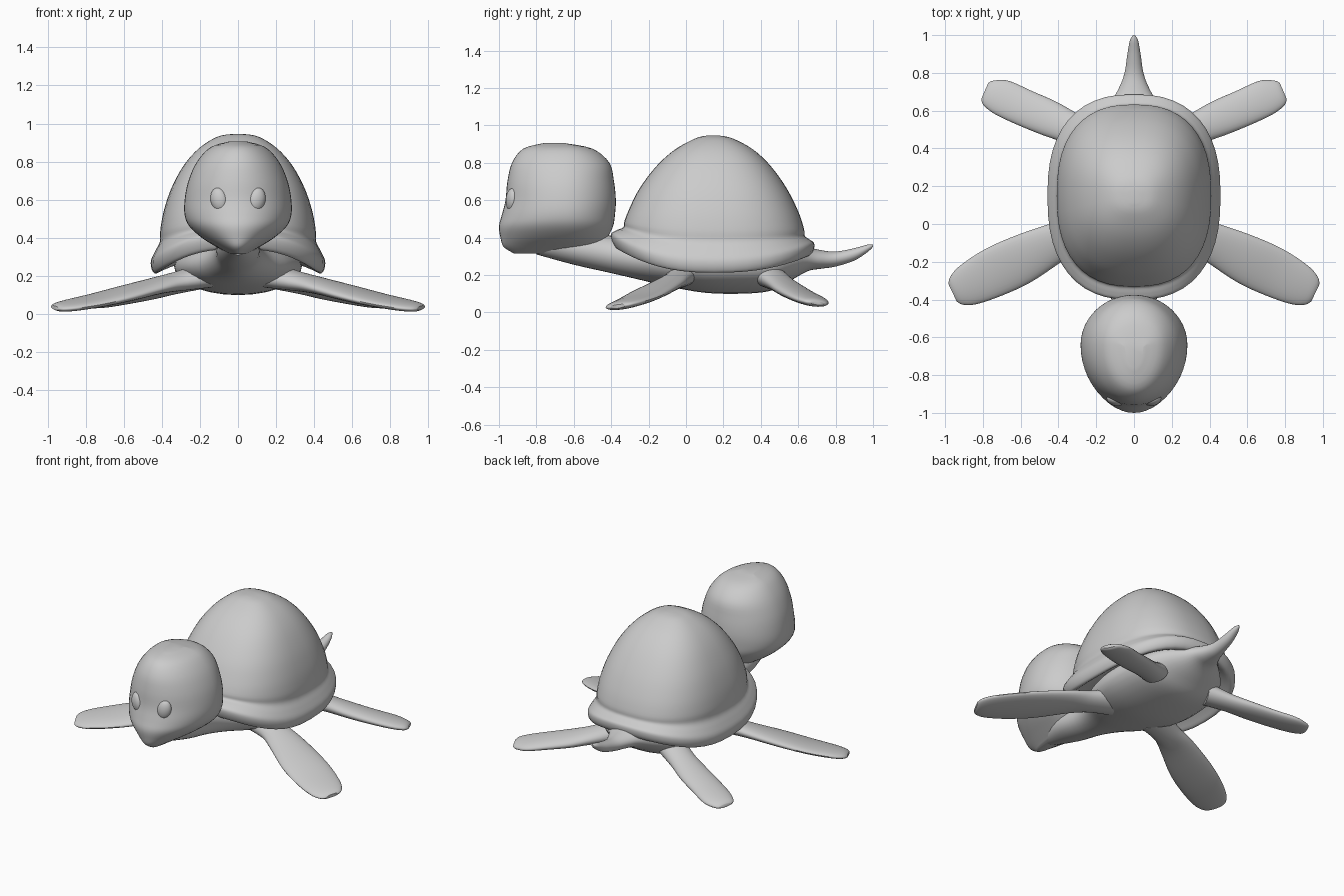
import bpy
import math
from mathutils import Vector

GREY = bpy.data.materials.new("plain grey")
GREY.diffuse_color = (0.6, 0.6, 0.6, 1)
SIDES = 48


def smooth_rows(rows, steps=4):
    """Catmull-Rom interpolation between table rows."""
    out = []
    for i in range(len(rows) - 1):
        a, b = rows[max(i - 1, 0)], rows[i]
        c, d = rows[i + 1], rows[min(i + 2, len(rows) - 1)]
        for k in range(steps):
            t = k / steps
            out.append([0.5 * (2 * q + (r - p) * t + (2 * p - 5 * q + 4 * r - s) * t * t
                               + (3 * q - p - 3 * r + s) * t ** 3)
                        for p, q, r, s in zip(a, b, c, d)])
    out.append(list(rows[-1]))
    return out


def skin(name, rings):
    """Join equal rings into one closed smooth surface."""
    n = len(rings[0])
    verts = [p for ring in rings for p in ring]
    faces = [(i * n + j, i * n + (j + 1) % n, (i + 1) * n + (j + 1) % n, (i + 1) * n + j)
             for i in range(len(rings) - 1) for j in range(n)]
    faces += [tuple(reversed(range(n))), tuple(range(len(verts) - n, len(verts)))]
    mesh = bpy.data.meshes.new(name)
    mesh.from_pydata(verts, [], faces)
    obj = bpy.data.objects.new(name, mesh)
    bpy.context.collection.objects.link(obj)
    return finish(obj)


def finish(obj):
    obj.data.materials.append(GREY)
    bpy.ops.object.select_all(action='DESELECT')
    obj.select_set(True)
    bpy.context.view_layer.objects.active = obj
    bpy.ops.object.mode_set(mode='EDIT')
    bpy.ops.mesh.select_all(action='SELECT')
    bpy.ops.mesh.normals_make_consistent(inside=False)
    bpy.ops.object.mode_set(mode='OBJECT')
    bpy.ops.object.shade_smooth_by_angle(angle=math.radians(50))
    return obj


def power(v, p):
    return math.copysign(abs(v) ** (2 / p), v)


def stack(name, mid_y, p, rows):
    """Level rings: z, front y, back y, half width, front lift, back lift."""
    rings = []
    for z, yf, yb, w, lf, lb in smooth_rows(rows):
        ring = []
        for j in range(SIDES):
            a = 2 * math.pi * j / SIDES
            s = math.sin(a)
            # rings near the top keep their own centre
            c = min(max(mid_y, yf), yb)
            reach, lift = (yb - c, lb) if s > 0 else (c - yf, lf)
            ring.append((w * power(math.cos(a), p), c + reach * power(s, p), z + lift * s * s))
        rings.append(ring)
    return skin(name, rings)


def limb(name, side, rows):
    """Elliptical sections along a path: x, y, z, half width, half height."""
    side, up = Vector(side), Vector((0, 0, 1))
    rings = []
    for x, y, z, w, h in smooth_rows(rows):
        rings.append([Vector((x, y, z)) + side * (w * math.cos(a)) + up * (h * math.sin(a))
                      for a in (2 * math.pi * j / 28 for j in range(28))])
    return skin(name, rings)


# Domed shell with a sagging rolled rim and a closed underside
stack("shell", 0.15, 2.45, [
    (0.945, 0.11, 0.18, 0.03, 0, 0),
    (0.93, 0.05, 0.25, 0.11, 0, 0),
    (0.87, -0.06, 0.36, 0.205, 0, 0),
    (0.78, -0.16, 0.455, 0.285, 0, 0),
    (0.66, -0.25, 0.54, 0.35, 0, 0),
    (0.54, -0.305, 0.60, 0.39, 0.01, 0),
    (0.44, -0.33, 0.63, 0.408, 0.045, 0.01),
    (0.38, -0.335, 0.635, 0.41, 0.075, 0.03),
    (0.33, -0.37, 0.66, 0.435, 0.11, 0.06),
    (0.28, -0.40, 0.685, 0.457, 0.14, 0.09),
    (0.235, -0.395, 0.68, 0.453, 0.14, 0.09),
    (0.212, -0.37, 0.65, 0.43, 0.13, 0.09),
    (0.25, -0.31, 0.58, 0.38, 0.11, 0.08),
    (0.31, -0.20, 0.45, 0.28, 0.06, 0.05),
    (0.33, 0.0, 0.30, 0.10, 0, 0),
])

# Head, tapering down to the beak
stack("head", -0.64, 2.0, [
    (0.315, -0.92, -0.52, 0.05, 0, 0),
    (0.35, -0.975, -0.46, 0.11, 0, 0),
    (0.40, -0.992, -0.42, 0.19, 0, 0),
    (0.46, -1.0, -0.39, 0.255, 0, 0),
    (0.52, -0.985, -0.38, 0.28, 0, 0),
    (0.60, -0.965, -0.375, 0.28, 0, 0),
    (0.70, -0.955, -0.385, 0.26, 0, 0),
    (0.80, -0.93, -0.41, 0.215, 0, 0),
    (0.875, -0.87, -0.50, 0.145, 0, 0),
    (0.905, -0.76, -0.65, 0.05, 0, 0),
])

# Neck, belly and tail in one run
limb("body", (1, 0, 0), [
    (0, -0.80, 0.39, 0.07, 0.08),
    (0, -0.60, 0.345, 0.11, 0.09),
    (0, -0.40, 0.31, 0.12, 0.10),
    (0, -0.25, 0.28, 0.17, 0.105),
    (0, -0.10, 0.26, 0.27, 0.12),
    (0, 0.10, 0.25, 0.33, 0.145),
    (0, 0.30, 0.25, 0.33, 0.15),
    (0, 0.45, 0.25, 0.30, 0.135),
    (0, 0.55, 0.27, 0.23, 0.105),
    (0, 0.65, 0.285, 0.125, 0.065),
    (0, 0.72, 0.283, 0.08, 0.05),
    (0, 0.80, 0.285, 0.05, 0.04),
    (0, 0.90, 0.31, 0.035, 0.033),
    (0, 0.97, 0.342, 0.022, 0.02),
    (0, 1.0, 0.356, 0.006, 0.006),
])

# Flippers and eyes on both sides
for m, label in ((1, "right"), (-1, "left")):
    limb("front_flipper_" + label, (0.43 * m, 0.90, 0.12), [
        (0.15 * m, -0.01, 0.21, 0.10, 0.07),
        (0.30 * m, -0.05, 0.175, 0.085, 0.052),
        (0.42 * m, -0.10, 0.15, 0.105, 0.042),
        (0.60 * m, -0.19, 0.105, 0.13, 0.036),
        (0.75 * m, -0.26, 0.07, 0.13, 0.03),
        (0.88 * m, -0.325, 0.045, 0.11, 0.026),
        (0.94 * m, -0.355, 0.035, 0.08, 0.02),
        (0.96 * m, -0.365, 0.032, 0.05, 0.01),
    ])
    limb("rear_flipper_" + label, (-0.4 * m, 0.92, -0.08), [
        (0.20 * m, 0.44, 0.20, 0.09, 0.07),
        (0.33 * m, 0.505, 0.155, 0.085, 0.05),
        (0.45 * m, 0.56, 0.12, 0.095, 0.042),
        (0.58 * m, 0.615, 0.09, 0.097, 0.036),
        (0.70 * m, 0.67, 0.065, 0.095, 0.03),
        (0.77 * m, 0.695, 0.053, 0.07, 0.022),
        (0.79 * m, 0.705, 0.05, 0.045, 0.01),
    ])
    bpy.ops.mesh.primitive_uv_sphere_add(segments=24, ring_count=14, radius=1,
                                         location=(0.10 * m, -0.93, 0.60),
                                         rotation=(0, math.radians(12) * m, math.radians(18) * m))
    eye = bpy.context.object
    eye.name = "eye_" + label
    eye.scale = (0.045, 0.032, 0.064)
    finish(eye)
